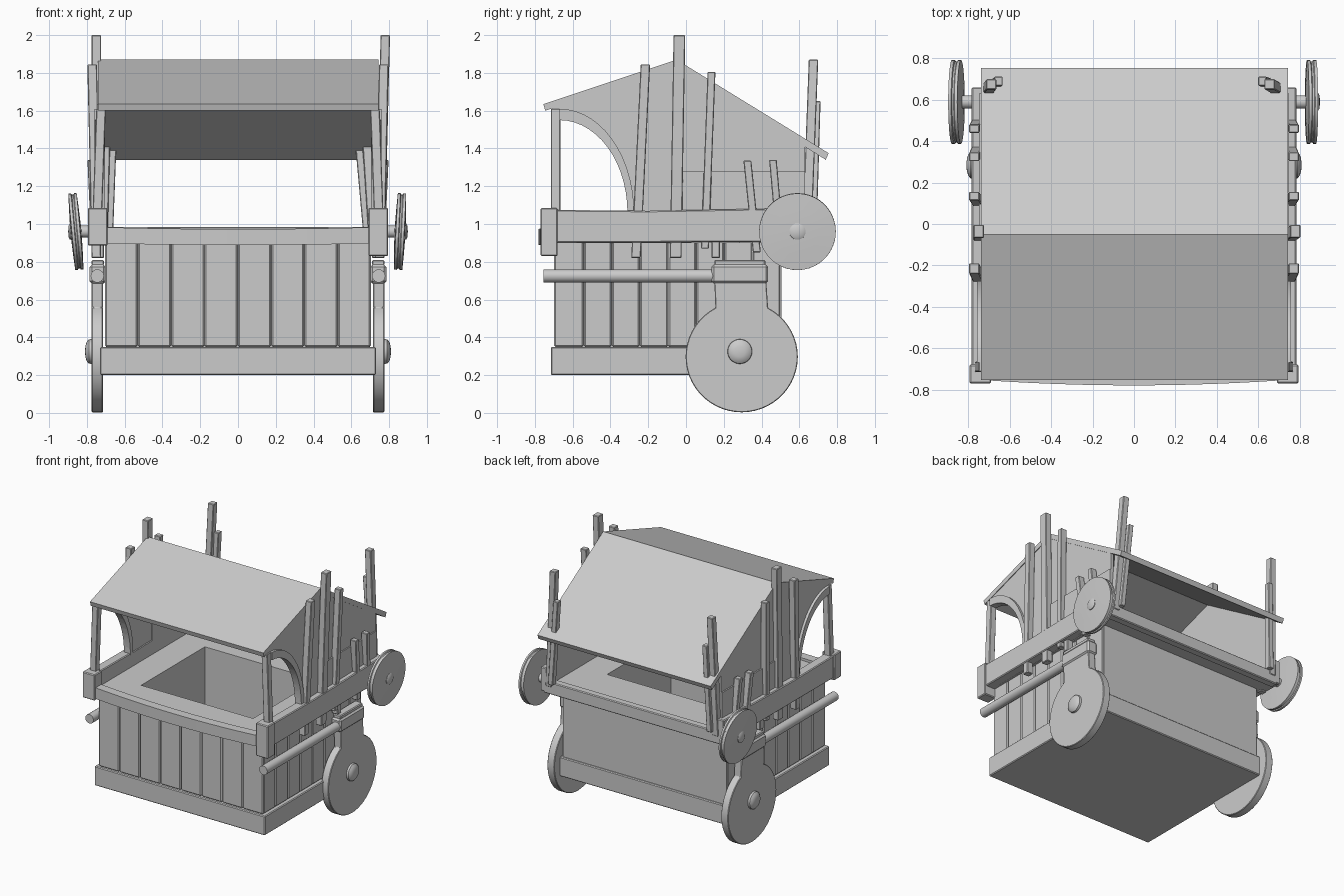
import bpy, bmesh, math
from mathutils import Vector, Matrix

if "Cube" in bpy.data.objects:
    bpy.data.objects.remove(bpy.data.objects["Cube"])


def finish(name, bm, bevel=0, smooth=False):
    bmesh.ops.recalc_face_normals(bm, faces=bm.faces)
    me = bpy.data.meshes.new(name)
    bm.to_mesh(me)
    bm.free()
    ob = bpy.data.objects.new(name, me)
    bpy.context.collection.objects.link(ob)
    if bevel:
        m = ob.modifiers.new("bevel", 'BEVEL')
        m.width, m.segments = bevel, 1
    if smooth:
        bpy.ops.object.select_all(action='DESELECT')
        ob.select_set(True)
        bpy.context.view_layer.objects.active = ob
        bpy.ops.object.shade_smooth_by_angle(angle=math.radians(35))
    return ob


def box(name, x0, x1, y0, y1, z0, z1, bevel=0):
    bm = bmesh.new()
    bmesh.ops.create_cube(bm, size=1)
    for v in bm.verts:
        v.co = Vector(((x0 + x1) / 2 + v.co.x * (x1 - x0),
                       (y0 + y1) / 2 + v.co.y * (y1 - y0),
                       (z0 + z1) / 2 + v.co.z * (z1 - z0)))
    return finish(name, bm, bevel)


def prism(name, pts, x0, x1, bevel=0, smooth=False):
    """Extrude a (y, z) outline along x."""
    bm = bmesh.new()
    f = bm.faces.new([bm.verts.new((x0, y, z)) for y, z in pts])
    ext = bmesh.ops.extrude_face_region(bm, geom=[f])
    for v in ext['geom']:
        if isinstance(v, bmesh.types.BMVert):
            v.co.x = x1
    return finish(name, bm, bevel, smooth)


def beam(name, a, b, wx, wy, taper=1.0):
    """Leaning post with a rectangular section between two points."""
    bm = bmesh.new()
    bmesh.ops.create_cube(bm, size=1)
    for v in bm.verts:
        end, k = (b, taper) if v.co.z > 0 else (a, 1)
        v.co = Vector(end) + Vector((v.co.x * wx * k, v.co.y * wy * k, 0))
    return finish(name, bm, 0.004)


def lathe(name, profile, loc, s, tilt=0, n=40):
    """Spin an (x, radius) profile about the x axis."""
    bm = bmesh.new()
    vs = [bm.verts.new((x, 0, r)) for x, r in profile]
    es = [bm.edges.new(p) for p in zip(vs, vs[1:])]
    bmesh.ops.spin(bm, geom=vs + es, axis=(1, 0, 0), cent=(0, 0, 0),
                   angle=2 * math.pi, steps=n)
    bmesh.ops.remove_doubles(bm, verts=bm.verts, dist=0.0005)
    bm.transform(Matrix.Translation(loc) @ Matrix.Rotation(tilt, 4, 'Y') @ Matrix.Diagonal((s, 1, 1, 1)))
    return finish(name, bm, smooth=True)


# Plinth and thick-walled open body
box("plinth", -0.73, 0.73, -0.715, 0.52, 0.2, 0.35, 0.006)
box("body_front_wall", -0.685, 0.685, -0.675, -0.5, 0.35, 0.92)
box("body_back_wall", -0.7, 0.7, 0.28, 0.505, 0.35, 0.92)
for s, side in ((1, "right"), (-1, "left")):
    box("body_wall_" + side, *sorted((s * 0.48, s * 0.685)), -0.5, 0.28, 0.35, 0.92)

# Planks on the front and sides
for i in range(8):
    x = -0.705 + i * 0.17625
    box("front_plank", x, x + 0.174, -0.70, -0.67, 0.35, 0.92, 0.008)
    y = -0.69 + i * 0.149
    for s in (1, -1):
        box("side_plank", *sorted((s * 0.675, s * 0.705)), y, y + 0.147, 0.35, 0.92, 0.008)

# Counter top ring
box("counter_front", -0.72, 0.72, -0.70, -0.5, 0.9, 0.96)
box("counter_back", -0.74, 0.74, 0.28, 0.63, 0.9, 0.96)
for s in (1, -1):
    box("counter_side", *sorted((s * 0.48, s * 0.72)), -0.5, 0.28, 0.9, 0.96)

# Front rail, sagging and bowed forward; straight back rail
bm = bmesh.new()
rows = []
for i in range(13):
    x = -0.79 + 1.58 * i / 12
    k = 1 - (x / 0.79) ** 2
    rows.append([bm.verts.new((x, y - 0.03 * k, z - 0.012 * k)) for y, z in
                 ((-0.75, 0.9), (-0.68, 0.9), (-0.68, 0.985), (-0.75, 0.985))])
for a, b in zip(rows, rows[1:]):
    for j in range(4):
        bm.faces.new((a[j], a[(j + 1) % 4], b[(j + 1) % 4], b[j]))
bm.faces.new(rows[0])
bm.faces.new(rows[-1])
finish("front_rail", bm, smooth=True)
box("back_rail", -0.76, 0.76, 0.60, 0.66, 0.89, 0.985, 0.006)

# Gabled roof
prism("roof", [(-0.755, 1.635), (-0.05, 1.87), (0.755, 1.375), (0.74, 1.34),
               (-0.05, 1.83), (-0.745, 1.6)], -0.74, 0.745)

# Arch curves shared by gable panel and arch band
N = 14
inner = [(-0.67 + 0.36 * math.sin(t), 1.06 + 0.49 * math.cos(t))
         for t in [i * math.pi / 2 / N for i in range(N + 1)]]
outer = [(-0.67 + 0.395 * math.sin(t), 1.06 + 0.55 * math.cos(t))
         for t in [i * math.pi / 2 / N for i in range(N + 1)]]

for s, side in ((1, "right"), (-1, "left")):
    def X(a, b):
        return s * a, s * b
    # Side rail with a heavier front end
    prism("side_rail_" + side, [(-0.75, 0.9), (0.4, 0.905), (0.66, 0.9), (0.66, 1.085), (-0.2, 1.07), (-0.75, 1.075)],
          *X(0.71, 0.785), 0.006)
    box("rail_end_" + side, *sorted(X(0.69, 0.795)), -0.77, -0.68, 0.885 if s < 0 else 0.83, 1.085, 0.006)
    # Gable panel, arch band, front post and lower board
    prism("gable_panel_" + side, inner + [(-0.2, 1.05), (0.63, 1.05), (0.63, 1.425),
          (-0.05, 1.84), (-0.71, 1.62), (-0.71, 1.55)], *X(0.715, 0.74))
    prism("arch_" + side, inner + outer[::-1], *X(0.705, 0.76), smooth=True)
    beam("front_post_" + side, (s * 0.745, -0.69, 1.05), (s * 0.725, -0.69, 1.61), 0.05, 0.05)
    box("lower_board_" + side, *sorted(X(0.71, 0.75)), -0.04, 0.63, 1.05, 1.28)
    # Leaning side poles: bottom y, z, top y, z, width
    for yb, zb, yt, zt, w in ((-0.265, 0.82, -0.215, 1.845, 0.05), (-0.055, 0.82, -0.035, 2.0, 0.062),
                              (0.1, 0.87, 0.135, 1.805, 0.042), (0.375, 0.85, 0.325, 1.335, 0.042),
                              (0.5, 0.89, 0.46, 1.34, 0.04)):
        lean = 0.772 if zt < 1.9 else 0.78 if s > 0 else 0.75
        beam("side_pole", (s * 0.75, yb, zb), (s * lean, yt, zt), 0.05, w)
    box("rail_peg_" + side, *sorted(X(0.71, 0.76)), 0.135, 0.18, 0.82, 0.92, 0.004)
    # Two-piece back pole piercing the roof
    tx = 0.655 if s > 0 else 0.69
    beam("back_pole_" + side, (s * 0.715, 0.64, 0.95), (s * tx, 0.675, 1.87), 0.05, 0.05)
    beam("back_pole_splint_" + side, (s * 0.68, 0.67, 0.98), (s * (tx - 0.035), 0.69, 1.65), 0.04, 0.045)

    # Lower wheel disc with neck, clamp block and cap
    c, r = (0.295, 0.295), 0.297
    disc = [(c[0] + r * math.cos(t), c[1] + r * math.sin(t)) for t in
            [math.radians(118 + i * 304 / 44) for i in range(45)]]
    prism("lower_wheel_" + side, [(y, z * 0.99 + 0.005) for y, z in disc] + [(0.425, 0.70), (0.15, 0.70)],
          *X(0.715, 0.775), 0.004, True)
    lathe("lower_hub_" + side, [(0, 0.066), (0.02, 0.064), (0.032, 0.05), (0.038, 0.028), (0.04, 0)],
          (s * 0.77, 0.285, 0.325), s, n=28)
    box("clamp_" + side, *sorted(X(0.70, 0.785)), 0.135, 0.435, 0.685, 0.785, 0.012)
    box("clamp_cap_" + side, *sorted(X(0.71, 0.775)), 0.15, 0.42, 0.78, 0.81, 0.006)
    # Handle rod
    bm = bmesh.new()
    bmesh.ops.create_cone(bm, cap_ends=True, segments=16, radius1=0.035, radius2=0.035, depth=0.93,
                          matrix=Matrix.Translation((s * 0.745, -0.29, 0.725)) @ Matrix.Rotation(math.pi / 2, 4, 'X'))
    finish("handle_rod_" + side, bm, smooth=True)

    # Upper tilted wheel with grooved rim, and its axle
    lathe("upper_wheel_" + side, [(-0.03, 0), (-0.026, 0.12), (-0.022, 0.203), (-0.008, 0.203), (-0.004, 0.196),
          (0.004, 0.196), (0.008, 0.203), (0.022, 0.203), (0.026, 0.12), (0.03, 0)],
          (s * 0.858, 0.59, 0.96), s, s * (0.05 if s > 0 else 0.09))
    lathe("upper_axle_" + side, [(-0.14, 0), (-0.14, 0.032), (-0.01, 0.032), (-0.01, 0.045),
          (0.035, 0.043), (0.042, 0.03), (0.044, 0)], (s * 0.855, 0.59, 0.96), s, n=24)
